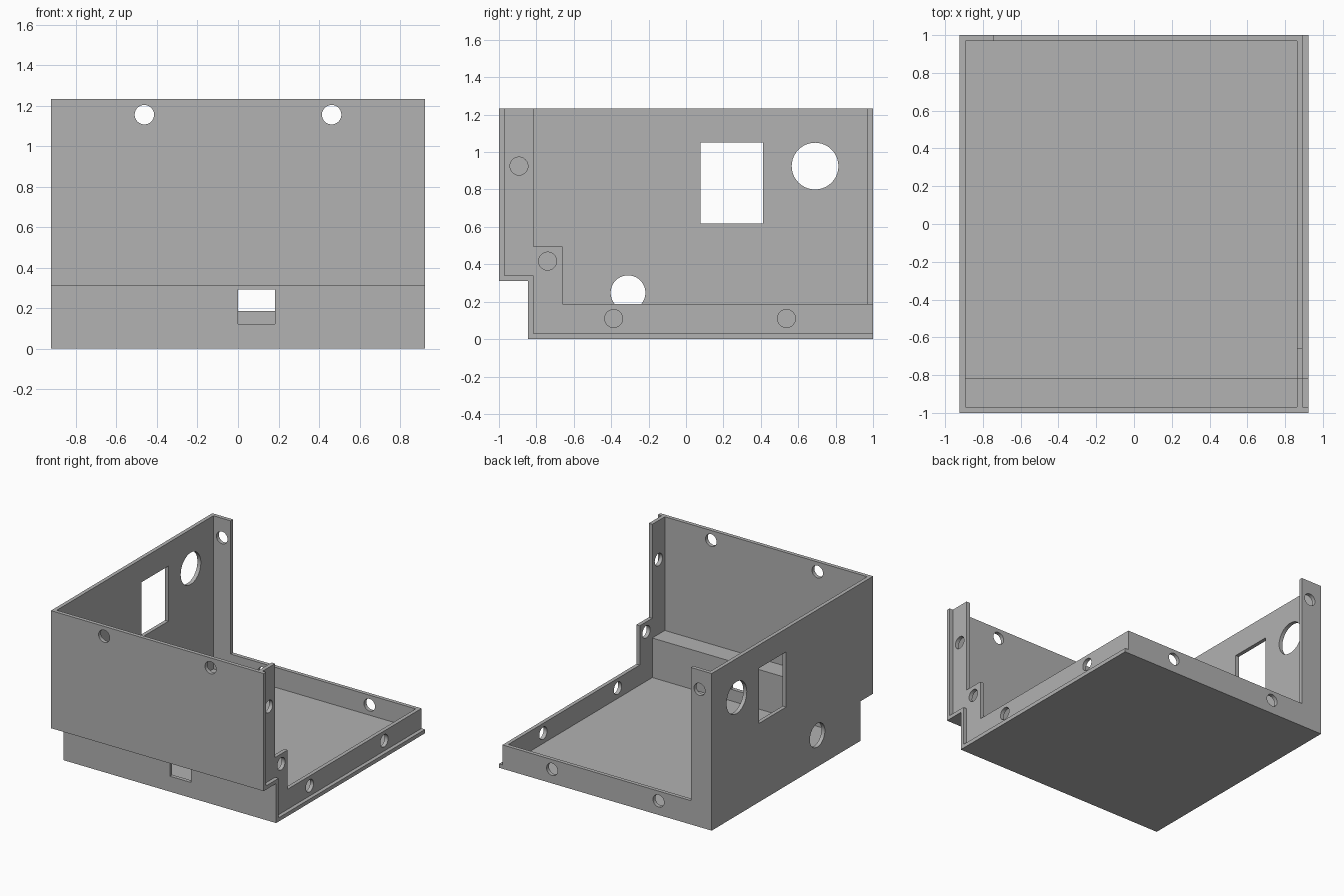
import bpy
import bmesh
import math
from mathutils import Vector

cube = bpy.data.objects.get("Cube")
if cube:
    bpy.data.objects.remove(cube, do_unlink=True)

grey = bpy.data.materials.new("plain_grey")
grey.use_nodes = True
colour = (0.445, 0.445, 0.445, 1)
grey.diffuse_color = colour
grey.node_tree.nodes["Principled BSDF"].inputs["Base Color"].default_value = colour

# Overall sizes
W, T, H = 0.923, 0.03, 1.232    # half width, sheet thickness, height
FRONT, BACK = -1.0, 1.0
STEP_Y, STEP_Z = -0.845, 0.31   # recess under the front panel
LIP_Z = 0.187
HOLE = 0.048                    # screw hole radius


def prism(bm, outline, axis, lo, hi):
    """Extrude a 2D outline, (y, z) along x or (x, z) along y."""
    def place(a, b, depth):
        return Vector((depth, a, b)) if axis == "x" else Vector((a, depth, b))
    face = bm.faces.new([bm.verts.new(place(a, b, lo)) for a, b in outline])
    moved = bmesh.ops.extrude_face_region(bm, geom=[face])["geom"]
    verts = [v for v in moved if isinstance(v, bmesh.types.BMVert)]
    bmesh.ops.translate(bm, verts=verts, vec=place(0, 0, hi - lo))


def circle(a, b, r, n=40):
    return [(a + r * math.cos(2 * math.pi * i / n),
             b + r * math.sin(2 * math.pi * i / n)) for i in range(n)]


def rect(a0, a1, b0, b1):
    return [(a0, b0), (a1, b0), (a1, b1), (a0, b1)]


def make_object(name, outlines, axis, lo, hi):
    bm = bmesh.new()
    for outline in outlines:
        prism(bm, outline, axis, lo, hi)
    bmesh.ops.recalc_face_normals(bm, faces=bm.faces)
    mesh = bpy.data.meshes.new(name)
    bm.to_mesh(mesh)
    bm.free()
    mesh.materials.append(grey)
    obj = bpy.data.objects.new(name, mesh)
    bpy.context.collection.objects.link(obj)
    return obj


def panel(name, outline, axis, lo, hi, holes, cut_axis=None, cut_range=None):
    """Sheet part with openings cut through it."""
    obj = make_object(name, [outline], axis, lo, hi)
    c0, c1 = cut_range or (lo - 0.05, hi + 0.05)
    cutter = make_object(name + "_cutter", holes, cut_axis or axis, c0, c1)
    cutter.hide_render = True
    mod = obj.modifiers.new("openings", "BOOLEAN")
    mod.operation, mod.solver, mod.object = "DIFFERENCE", "EXACT", cutter
    bpy.ops.object.select_all(action="DESELECT")
    obj.select_set(True)
    bpy.context.view_layer.objects.active = obj
    bpy.ops.object.modifier_apply(modifier=mod.name)
    bpy.data.objects.remove(cutter, do_unlink=True)
    bpy.ops.object.shade_smooth_by_angle(angle=math.radians(30))
    return obj


# Left-hand side wall with the large openings
panel("tall_side_wall",
      [(FRONT, H), (FRONT, STEP_Z), (STEP_Y, STEP_Z), (STEP_Y, 0), (BACK, 0), (BACK, H)],
      "x", -W, -W + T,
      [rect(0.078, 0.413, 0.617, 1.05), circle(0.69, 0.925, 0.125),
       circle(-0.31, 0.248, 0.093)])

# Folded sheet: front panel, ledge, recessed lower front and floor
panel("front_and_floor",
      [(FRONT, H), (FRONT, STEP_Z), (STEP_Y, STEP_Z), (STEP_Y, 0), (BACK, 0), (BACK, T),
       (STEP_Y + T, T), (STEP_Y + T, STEP_Z + T), (FRONT + T, STEP_Z + T), (FRONT + T, H)],
      "x", -W + T, W,
      [circle(-0.462, 1.155, HOLE), circle(0.462, 1.155, HOLE),
       rect(0, 0.183, 0.121, 0.292)],
      "y", (-1.05, -0.75))

# Stepped screw flange on the open side, set in by one thickness
lip_in, lip_out = W - 2 * T, W - T
panel("side_flange",
      [(FRONT + T, H), (FRONT + T, STEP_Z + T), (STEP_Y + T, STEP_Z + T), (STEP_Y + T, T),
       (BACK, T), (BACK, LIP_Z), (-0.66, LIP_Z), (-0.66, 0.495), (-0.815, 0.495), (-0.815, H)],
      "x", lip_in, lip_out,
      [circle(y, z, HOLE) for y, z in
       ((-0.893, 0.925), (-0.74, 0.417), (-0.387, 0.11), (0.537, 0.11))])

# Rear flange: low lip plus upright strip
panel("rear_flange",
      [(-W + T, T), (lip_in, T), (lip_in, LIP_Z), (-0.743, LIP_Z), (-0.743, H), (-W + T, H)],
      "y", BACK - T, BACK,
      [circle(x, z, HOLE) for x, z in ((-0.818, 1.08), (-0.462, 0.11), (0.462, 0.11))])
